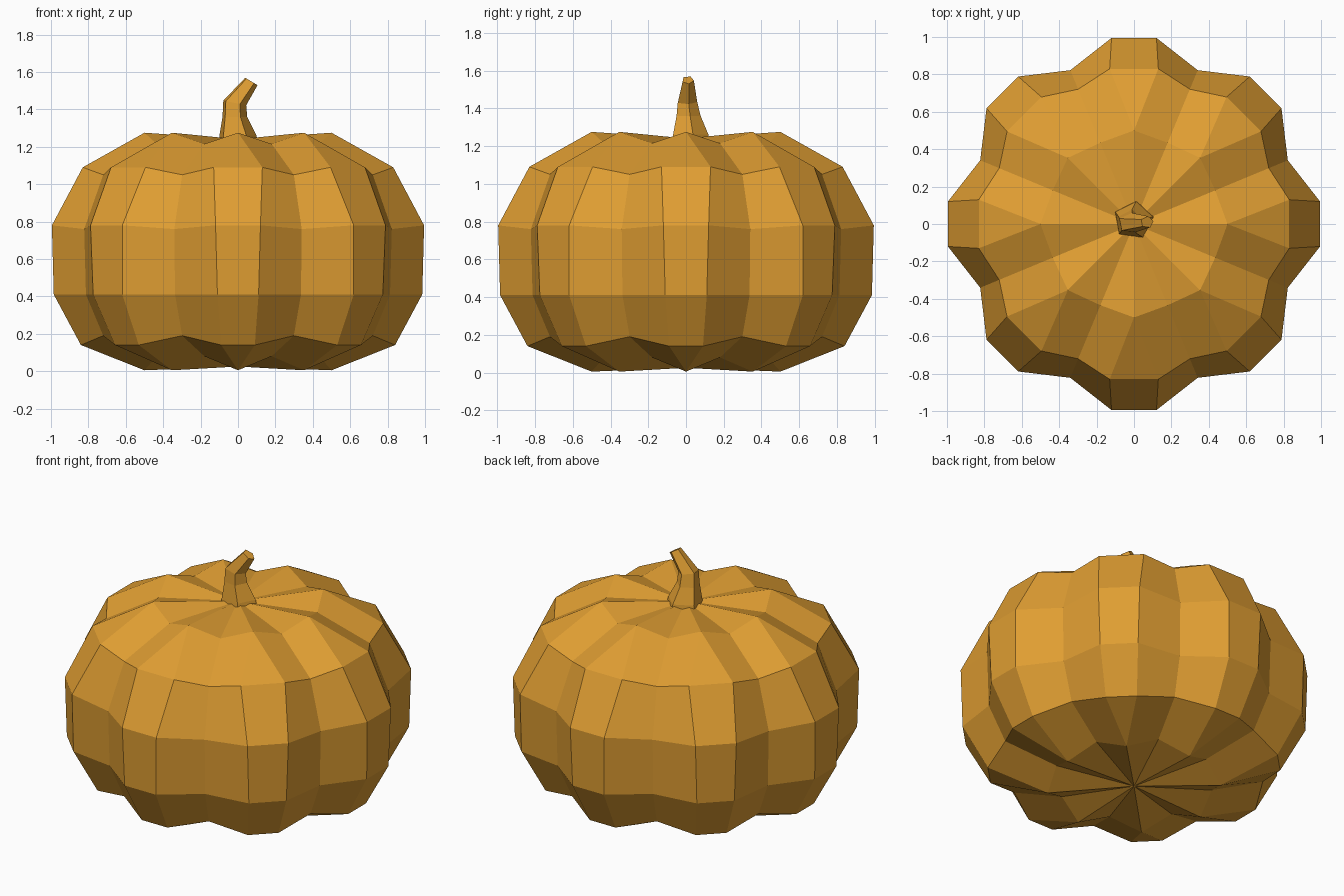
import bpy, bmesh
from math import sin, cos, pi, radians
from mathutils import Vector, Matrix

cube = bpy.data.objects.get("Cube")
if cube:
    bpy.data.objects.remove(cube)

LOBES = 8

orange = bpy.data.materials.new("pumpkin orange")
orange.use_nodes = True
colour = (0.74, 0.34, 0.032, 1)
orange.diffuse_color = colour
orange.node_tree.nodes["Principled BSDF"].inputs["Base Color"].default_value = colour


def make_object(name, bm):
    bmesh.ops.remove_doubles(bm, verts=bm.verts, dist=0.001)
    bmesh.ops.recalc_face_normals(bm, faces=bm.faces)
    mesh = bpy.data.meshes.new(name)
    bm.to_mesh(mesh)
    bm.free()
    mesh.materials.append(orange)
    obj = bpy.data.objects.new(name, mesh)
    bpy.context.collection.objects.link(obj)


def loft(bm, rows, closed=False):
    """Join rows of points with faces."""
    rows = [[bm.verts.new(p) for p in row] for row in rows]
    for a, b in zip(rows, rows[1:]):
        n = len(a)
        for i in range(n if closed else n - 1):
            j = (i + 1) % n
            bm.faces.new((a[i], a[j], b[j], b[i]))
    return rows


# Lobe levels: crest radius, crest height, crest half width, valley radius, valley height
levels = [
    (0.00, 0.025, 0.00, 0.00, 0.025),
    (0.50, 0.005, 0.00, 0.47, 0.08),
    (0.84, 0.14, 0.09, 0.78, 0.19),
    (0.985, 0.41, 0.11, 0.88, 0.41),
    (0.995, 0.78, 0.12, 0.89, 0.76),
    (0.83, 1.09, 0.13, 0.78, 1.05),
    (0.50, 1.275, 0.00, 0.47, 1.215),
    (0.00, 1.24, 0.00, 0.00, 1.24),
]

# Ribbed body: the same lobe repeated around the axis and welded in the grooves
half = pi / LOBES
bm = bmesh.new()
for k in range(LOBES):
    turn = Matrix.Rotation(2 * pi * k / LOBES, 3, 'Z')
    rows = []
    for r, z, w, vr, vz in levels:
        vx, vy = vr * cos(half), vr * sin(half)
        row = [(vx, -vy, vz), (r, -w, z), (r, w, z), (vx, vy, vz)]
        rows.append([turn @ Vector(p) for p in row])
    loft(bm, rows)
bmesh.ops.dissolve_degenerate(bm, edges=bm.edges, dist=0.001)
make_object("ribbed_body", bm)

# Bent, tapering stem: centre x, y, z, radius in x and y, lean of the ring
stem_rings = [
    (0.00, 0.02, 1.20, 0.115, 0.11, 0.0),
    (-0.005, 0.02, 1.26, 0.105, 0.10, 0.0),
    (-0.02, 0.01, 1.36, 0.07, 0.068, 0.0),
    (-0.02, 0.005, 1.435, 0.065, 0.055, 0.2),
    (0.07, 0.01, 1.55, 0.035, 0.032, 0.6),
]
bm = bmesh.new()
rows = []
for cx, cy, cz, rx, ry, lean in stem_rings:
    ring = []
    for i in range(5):
        a = 2 * pi * i / 5 + radians(10)
        ring.append(Vector((cx + rx * cos(a), cy + ry * sin(a), cz - lean * rx * cos(a))))
    rows.append(ring)
rows = loft(bm, rows, closed=True)
bm.faces.new(rows[-1])
bm.faces.new(rows[0])
make_object("stem", bm)
